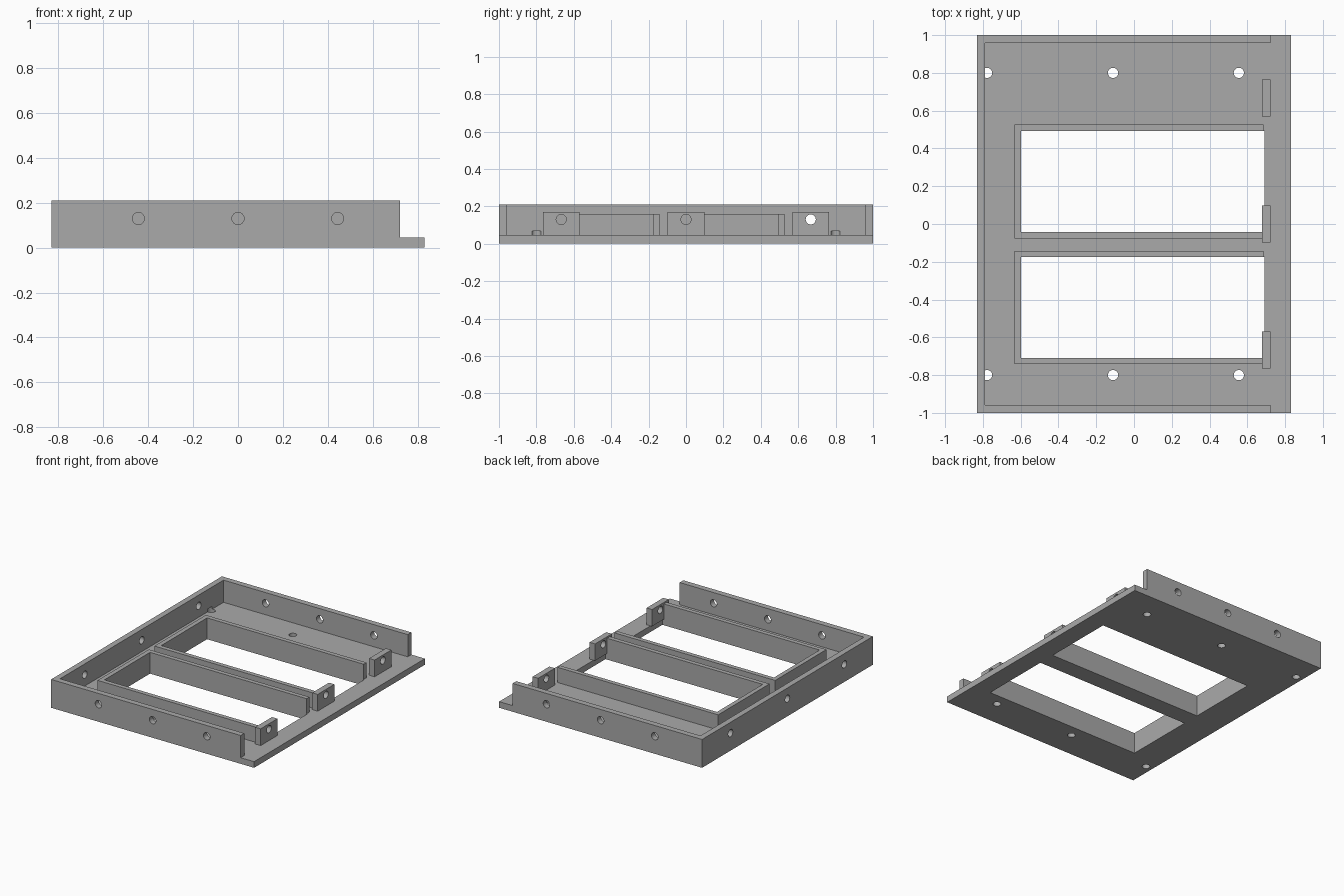
import bpy
import bmesh
from math import pi, radians
from mathutils import Matrix, Vector

if "Cube" in bpy.data.objects:
    bpy.data.objects.remove(bpy.data.objects["Cube"])

HALF_X, HALF_Y = 0.832, 1.0
FLOOR, TOP, RIM_TOP, TAB_TOP = 0.0455, 0.21, 0.158, 0.17
WALL, RIM = 0.043, 0.033
WALL_END, RIM_END = 0.722, 0.685
HOLE_R, HOLE_Z = 0.027, 0.13
# Inner outlines of the two openings: x from, x to, y from, y to
OPENINGS = [(-0.599, 0.69, -0.043, 0.493), (-0.599, 0.69, -0.709, -0.175)]

grey = bpy.data.materials.new("plain grey")
grey.use_nodes = True
COLOUR = (0.4, 0.4, 0.4, 1)
grey.diffuse_color = COLOUR
grey.node_tree.nodes["Principled BSDF"].inputs["Base Color"].default_value = COLOUR


def make_object(name, bm):
    bmesh.ops.recalc_face_normals(bm, faces=bm.faces)
    mesh = bpy.data.meshes.new(name)
    bm.to_mesh(mesh)
    bm.free()
    mesh.materials.append(grey)
    obj = bpy.data.objects.new(name, mesh)
    bpy.context.collection.objects.link(obj)
    return obj


def add_box(bm, x0, x1, y0, y1, z0, z1):
    centre = Vector((x0 + x1, y0 + y1, z0 + z1)) / 2
    size = Matrix.Diagonal((x1 - x0, y1 - y0, z1 - z0, 1))
    bmesh.ops.create_cube(bm, size=1, matrix=Matrix.Translation(centre) @ size)


def box(name, *bounds):
    bm = bmesh.new()
    add_box(bm, *bounds)
    return make_object(name, bm)


def u_wall(name, x0, x1, y0, y1, thick, z0, z1):
    """Three-sided wall, open towards +x, given by its outer outline."""
    outline = [(x0, y0), (x1, y0), (x1, y0 + thick), (x0 + thick, y0 + thick),
               (x0 + thick, y1 - thick), (x1, y1 - thick), (x1, y1), (x0, y1)]
    bm = bmesh.new()
    face = bm.faces.new([bm.verts.new((x, y, z0)) for x, y in outline])
    raised = bmesh.ops.extrude_face_region(bm, geom=[face])["geom"]
    verts = [v for v in raised if isinstance(v, bmesh.types.BMVert)]
    bmesh.ops.translate(bm, verts=verts, vec=(0, 0, z1 - z0))
    return make_object(name, bm)


def drills(name, centres, axis, length):
    """Round cutters along one axis."""
    turn = {"X": Matrix.Rotation(pi / 2, 4, "Y"),
            "Y": Matrix.Rotation(pi / 2, 4, "X"),
            "Z": Matrix.Identity(4)}[axis]
    bm = bmesh.new()
    for c in centres:
        bmesh.ops.create_cone(bm, cap_ends=True, segments=32, radius1=HOLE_R,
                              radius2=HOLE_R, depth=length,
                              matrix=Matrix.Translation(c) @ turn)
    obj = make_object(name, bm)
    obj.hide_render = True
    return obj


def cut(obj, *cutters):
    bpy.context.view_layer.objects.active = obj
    for cutter in cutters:
        mod = obj.modifiers.new("cut", "BOOLEAN")
        mod.operation = "DIFFERENCE"
        mod.solver = "EXACT"
        mod.object = cutter
        bpy.ops.object.modifier_apply(modifier=mod.name)


# Cutters for the side holes, floor holes and openings
side_y = (-0.667, 0, 0.667)
drill_x = drills("drill_x", [(0, y, HOLE_Z) for y in side_y], "X", 3)
drill_y = drills("drill_y", [(x, 0, HOLE_Z) for x in (-0.444, 0, 0.444)], "Y", 3)
drill_z = drills("drill_floor", [(x, y, -0.033) for x in (-0.778, -0.111, 0.555)
                                 for y in (-0.8, 0.8)], "Z", 0.2)
bm = bmesh.new()
for opening in OPENINGS:
    add_box(bm, *opening, -0.1, 0.1)
window_cutter = make_object("window_cutter", bm)
window_cutter.hide_render = True
cutters = [drill_x, drill_y, drill_z, window_cutter]

# Floor plate
plate = box("base_plate", -HALF_X, HALF_X, -HALF_Y, HALF_Y, 0, FLOOR)
cut(plate, window_cutter, drill_z)
parts = [plate]

# Outer wall on three sides
wall = u_wall("outer_wall", -HALF_X, WALL_END, -HALF_Y, HALF_Y, WALL, FLOOR, TOP)
cut(wall, drill_x, drill_y, drill_z)
parts.append(wall)

# Raised rims around the openings
for side, (x0, x1, y0, y1) in zip(("back", "front"), OPENINGS):
    parts.append(u_wall(side + "_opening_rim", x0 - RIM, RIM_END, y0 - RIM,
                        y1 + RIM, RIM, FLOOR, RIM_TOP))

# Drilled mounting tabs on the open side
for side, y in zip(("front", "middle", "back"), side_y):
    tab = box(side + "_tab", 0.677, WALL_END, y - 0.098, y + 0.098, FLOOR, TAB_TOP)
    cut(tab, drill_x)
    parts.append(tab)

for cutter in cutters:
    bpy.data.objects.remove(cutter)

# Smooth hole walls, sharp corners
bpy.ops.object.select_all(action="DESELECT")
for part in parts:
    part.select_set(True)
bpy.context.view_layer.objects.active = plate
bpy.ops.object.shade_smooth_by_angle(angle=radians(30))
